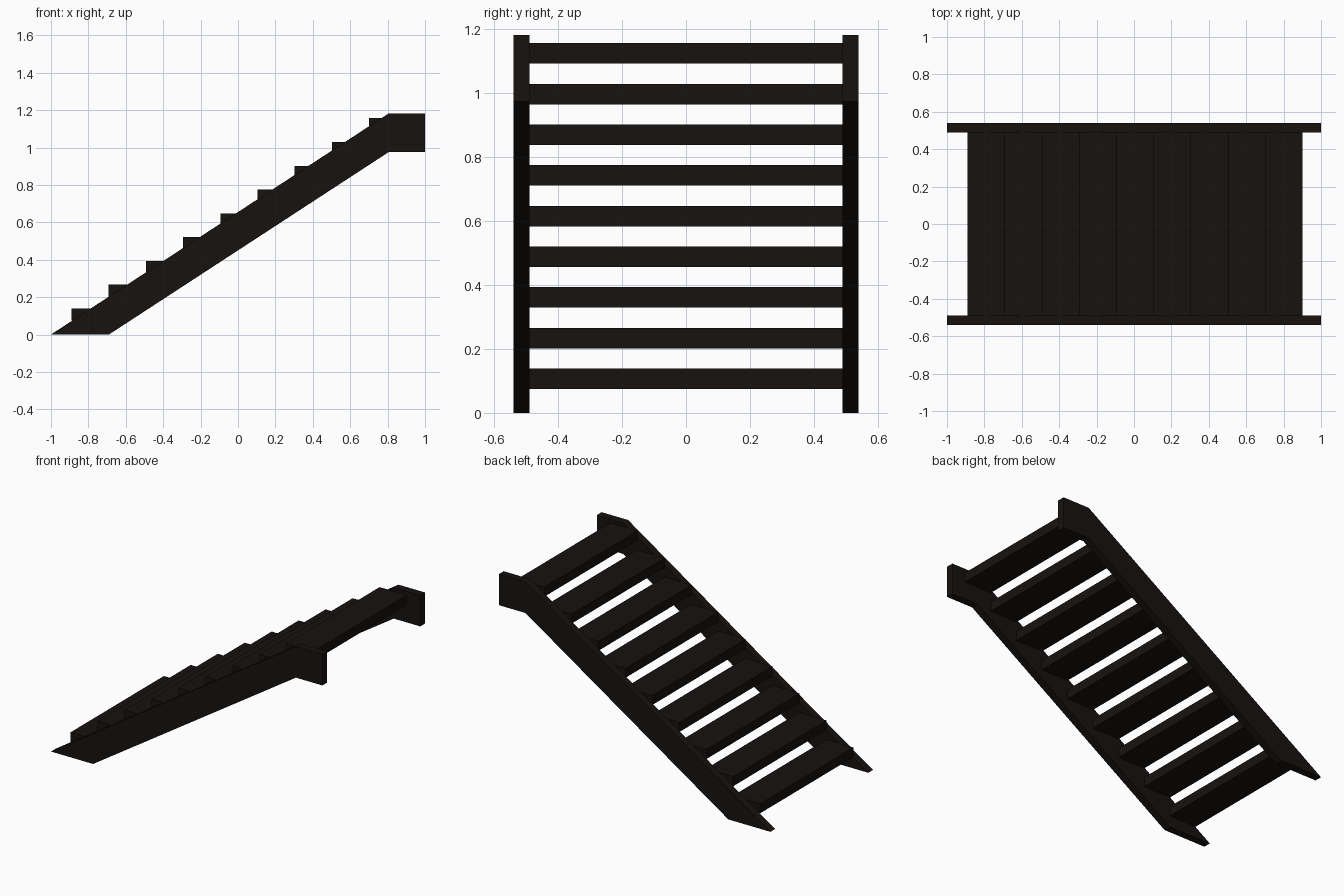
import bpy

if "Cube" in bpy.data.objects:
    bpy.data.objects.remove(bpy.data.objects["Cube"])

wood = bpy.data.materials.new("dark_wood")
wood.diffuse_color = (0.008, 0.006, 0.005, 1)
wood.use_nodes = True
wood.node_tree.nodes["Principled BSDF"].inputs["Base Color"].default_value = wood.diffuse_color


def extrude_profile(name, profile, y0, y1):
    """Solid made by sweeping an x-z outline from y0 to y1."""
    n = len(profile)
    verts = [(x, y, z) for y in (y0, y1) for x, z in profile]
    faces = [tuple(range(n)), tuple(range(2 * n - 1, n - 1, -1))]
    faces += [(i, i + n, (i + 1) % n + n, (i + 1) % n) for i in range(n)]
    mesh = bpy.data.meshes.new(name)
    mesh.from_pydata(verts, [], faces)
    mesh.materials.append(wood)
    obj = bpy.data.objects.new(name, mesh)
    bpy.context.collection.objects.link(obj)
    return obj


# Side stringers: sloped boards with a level landing end
STRINGER = [(-1, 0), (-0.69, 0), (0.805, 0.975), (1, 0.975), (1, 1.182), (0.805, 1.182)]
extrude_profile("stringer_front", STRINGER, -0.54, -0.49)
extrude_profile("stringer_back", STRINGER, 0.49, 0.54)

# Nine open treads between the stringers
DEPTH, THICK = 0.2, 0.064
for i in range(9):
    x = -0.89 + i * 0.1988
    top = 0.139 + i * 0.1272
    outline = [(x, top - THICK), (x + DEPTH, top - THICK), (x + DEPTH, top), (x, top)]
    extrude_profile(f"tread_{i + 1}", outline, -0.49, 0.49)
